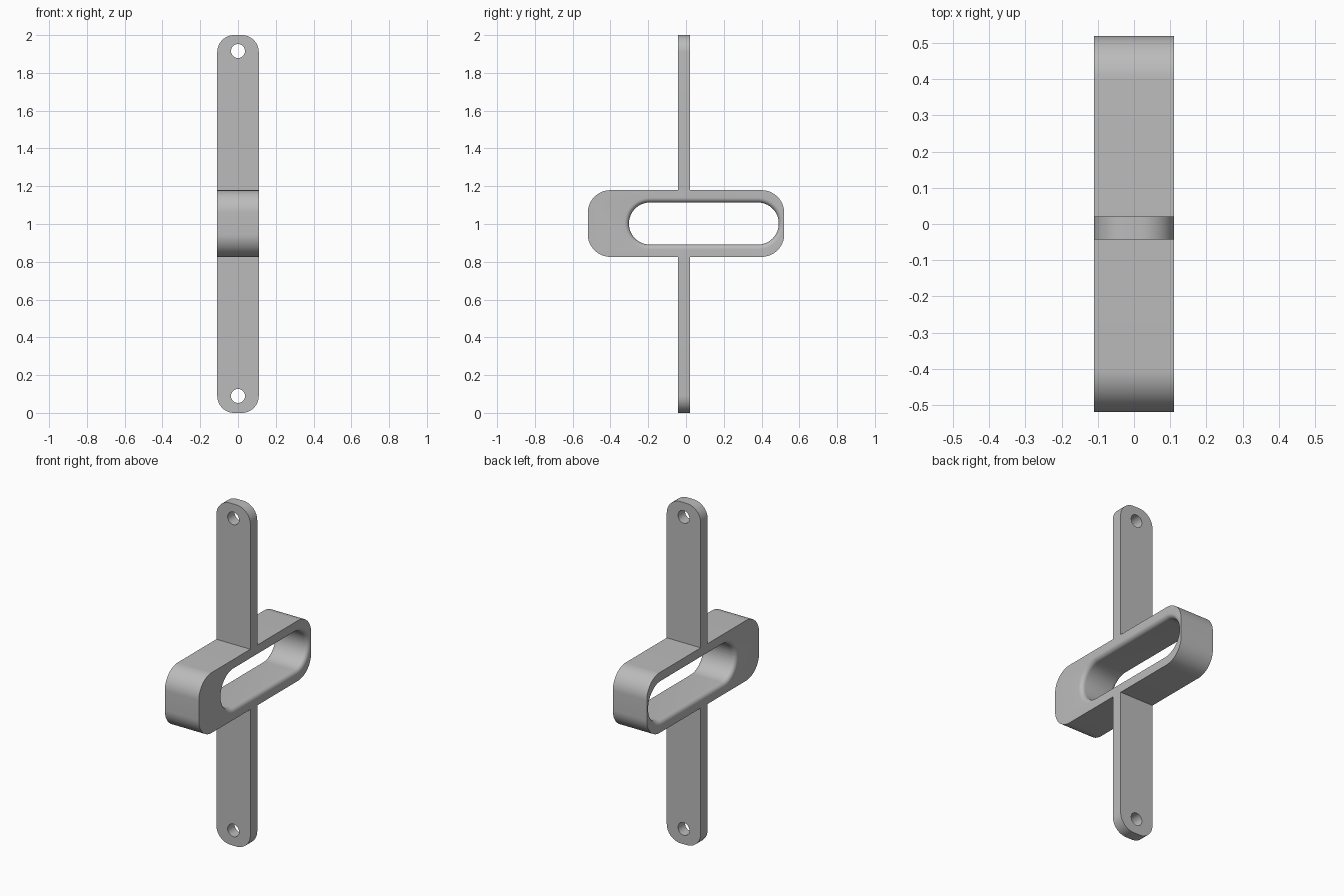
import bpy, math
from mathutils import Vector

cube = bpy.data.objects.get("Cube")
if cube:
    bpy.data.objects.remove(cube)

HALF_WIDTH = 0.11
MID_Z = 1.0025

grey = bpy.data.materials.new("plain_grey")
grey.use_nodes = True
colour = (0.5, 0.5, 0.5, 1)
grey.diffuse_color = colour
grey.node_tree.nodes["Principled BSDF"].inputs["Base Color"].default_value = colour


def rounded_rect(u0, u1, v0, v1, radius, steps=16):
    """Counter-clockwise outline of a rectangle with round corners."""
    corners = [(u1 - radius, v1 - radius), (u0 + radius, v1 - radius),
               (u0 + radius, v0 + radius), (u1 - radius, v0 + radius)]
    points = []
    for quarter, (cu, cv) in enumerate(corners):
        for i in range(steps + 1):
            a = math.pi / 2 * (quarter + i / steps)
            points.append((cu + radius * math.cos(a), cv + radius * math.sin(a)))
    return points


def loft(name, sections, place):
    """Skin matching outlines; place(u, v, depth) gives the position."""
    n = len(sections[0][0])
    verts = [place(u, v, depth) for outline, depth in sections for u, v in outline]
    faces = [list(range(n))[::-1], list(range(len(verts) - n, len(verts)))]
    for s in range(len(sections) - 1):
        for i in range(n):
            j = (i + 1) % n
            faces.append([s * n + i, s * n + j, (s + 1) * n + j, (s + 1) * n + i])
    mesh = bpy.data.meshes.new(name)
    mesh.from_pydata(verts, [], faces)
    mesh.materials.append(grey)
    obj = bpy.data.objects.new(name, mesh)
    bpy.context.collection.objects.link(obj)
    return obj


def along_x(u, v, depth):
    return Vector((depth, u, v))


def along_y(u, v, depth):
    return Vector((-u, depth, v))


def combine(target, tool, operation):
    mod = target.modifiers.new(tool.name, "BOOLEAN")
    mod.operation = operation
    mod.solver = "EXACT"
    mod.object = tool
    bpy.context.view_layer.objects.active = target
    bpy.ops.object.modifier_apply(modifier=mod.name)
    bpy.data.objects.remove(tool)


# Wide rounded block
block = rounded_rect(-0.52, 0.52, 0.826, 1.179, 0.12)
frame = loft("slotted_mounting_bracket", [(block, -HALF_WIDTH), (block, HALF_WIDTH)], along_x)

# Upright strap with round corners
strip = rounded_rect(-HALF_WIDTH, HALF_WIDTH, 0, 2, 0.09)
strap = loft("upright_strap", [(strip, -0.043), (strip, 0.021)], along_y)
combine(frame, strap, "UNION")

# Long slot whose rims flare out in a rounded edge
FILLET, STEPS = 0.025, 8
flare = [(FILLET * (1 - math.cos(a)), HALF_WIDTH - FILLET + FILLET * math.sin(a))
         for a in (math.pi / 2 * i / STEPS for i in range(STEPS + 1))]
flare.append((FILLET, HALF_WIDTH + 0.05))
stations = [(g, -x) for g, x in reversed(flare)] + flare
slot = loft("slot_cutter",
            [(rounded_rect(-0.302 - g, 0.491 + g, 0.891 - g, 1.114 + g, 0.111 + g), x)
             for g, x in stations], along_x)
combine(frame, slot, "DIFFERENCE")

# Screw holes near both ends
for z in (MID_Z - 0.913, MID_Z + 0.913):
    bpy.ops.mesh.primitive_cylinder_add(vertices=48, radius=0.037, depth=0.4,
                                        location=(0, 0, z), rotation=(math.pi / 2, 0, 0))
    hole = bpy.context.object
    hole.name = "screw_hole_cutter"
    hole.data.materials.append(grey)
    combine(frame, hole, "DIFFERENCE")

# Smooth curves with crisp edges
bpy.ops.object.select_all(action="DESELECT")
frame.select_set(True)
bpy.context.view_layer.objects.active = frame
bpy.ops.object.shade_smooth_by_angle(angle=math.radians(30))
